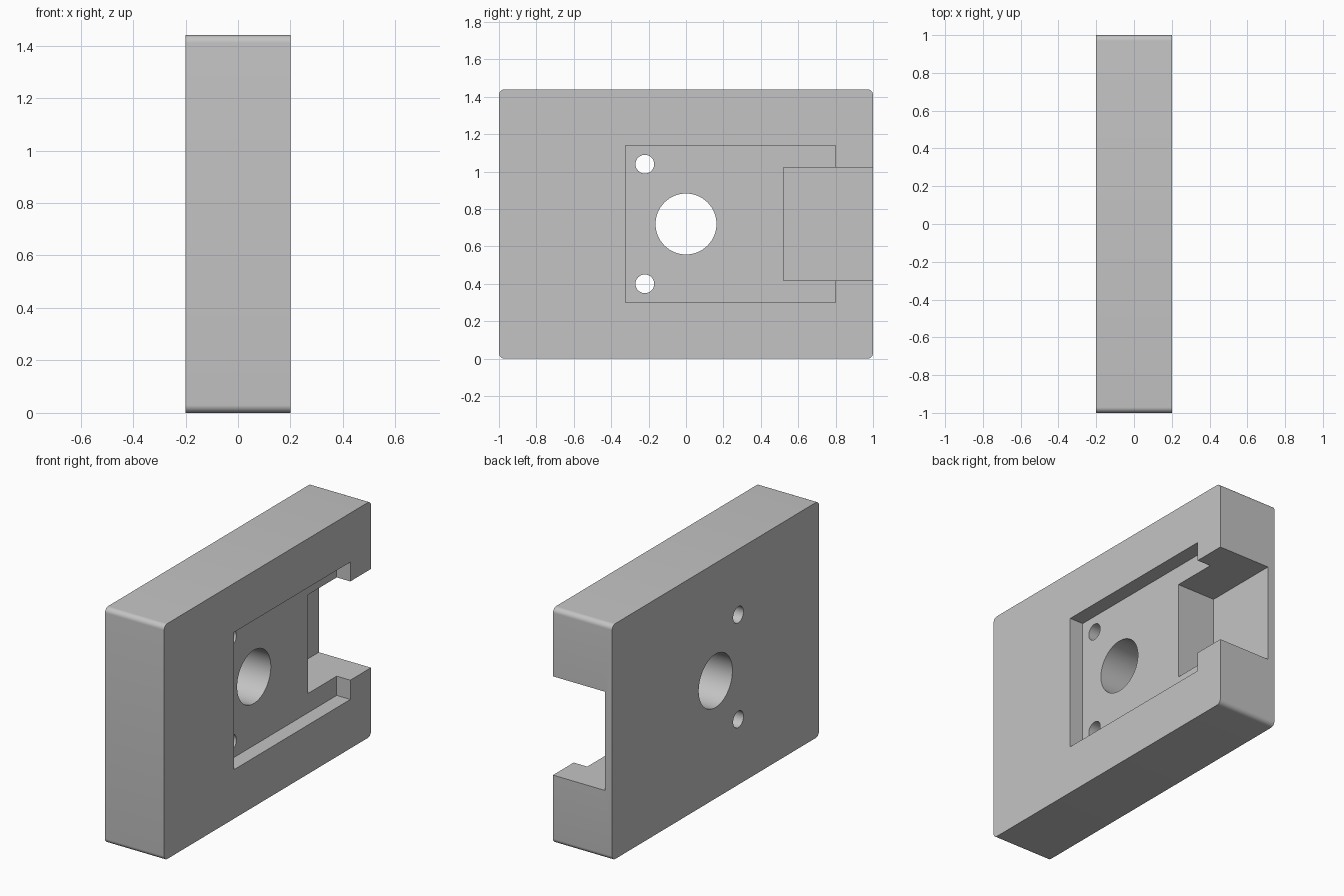
import bpy
import bmesh
import math
from mathutils import Matrix

old = bpy.data.objects.get("Cube")
if old:
    bpy.data.objects.remove(old, do_unlink=True)

THICK, HEIGHT = 0.4, 1.44
FACE = THICK / 2
MID = HEIGHT / 2

grey = bpy.data.materials.new("plain grey")
grey.use_nodes = True
colour = (0.55, 0.55, 0.55, 1)
grey.diffuse_color = colour
grey.node_tree.nodes["Principled BSDF"].inputs["Base Color"].default_value = colour


def add_object(name, bm):
    mesh = bpy.data.meshes.new(name)
    bm.to_mesh(mesh)
    bm.free()
    mesh.materials.append(grey)
    obj = bpy.data.objects.new(name, mesh)
    bpy.context.collection.objects.link(obj)
    return obj


def box(name, x, y, z, radius=0):
    """Box from (low, high) ranges; radius rounds the edges running along x."""
    bm = bmesh.new()
    bmesh.ops.create_cube(bm, size=1)
    for v in bm.verts:
        v.co = [r[0] if c < 0 else r[1] for c, r in zip(v.co, (x, y, z))]
    if radius:
        edges = [e for e in bm.edges if abs(e.verts[0].co.x - e.verts[1].co.x) > 0.01]
        bmesh.ops.bevel(bm, geom=edges, offset=radius, segments=8,
                        profile=0.5, affect='EDGES')
    return add_object(name, bm)


def drill(name, y, z, radius):
    """Cylinder lying along x."""
    bm = bmesh.new()
    place = Matrix.Translation((0, y, z)) @ Matrix.Rotation(math.pi / 2, 4, 'Y')
    bmesh.ops.create_cone(bm, cap_ends=True, segments=64, radius1=radius,
                          radius2=radius, depth=THICK * 2, matrix=place)
    return add_object(name, bm)


# Main block with rounded corners
block = box("mounting_block", (-FACE, FACE), (-1, 1), (0, HEIGHT), radius=0.03)

# Shallow pocket, deep open-ended notch and through holes
cutters = [
    box("pocket_cutter", (FACE - 0.092, 0.5), (-0.324, 0.8), (MID - 0.42, MID + 0.42)),
    box("notch_cutter", (-FACE + 0.047, 0.6), (0.52, 1.2), (MID - 0.302, MID + 0.302)),
    drill("centre_hole_cutter", 0, MID, 0.163),
]
for side in (-1, 1):
    cutters.append(drill("screw_hole_cutter", -0.22, MID + side * 0.32, 0.05))

bpy.ops.object.select_all(action='DESELECT')
block.select_set(True)
bpy.context.view_layer.objects.active = block
for cutter in cutters:
    cutter.hide_render = True
    mod = block.modifiers.new(cutter.name, 'BOOLEAN')
    mod.operation = 'DIFFERENCE'
    mod.solver = 'EXACT'
    mod.object = cutter
    bpy.ops.object.modifier_apply(modifier=mod.name)
    bpy.data.objects.remove(cutter, do_unlink=True)

bpy.ops.object.shade_smooth_by_angle(angle=math.radians(30))
